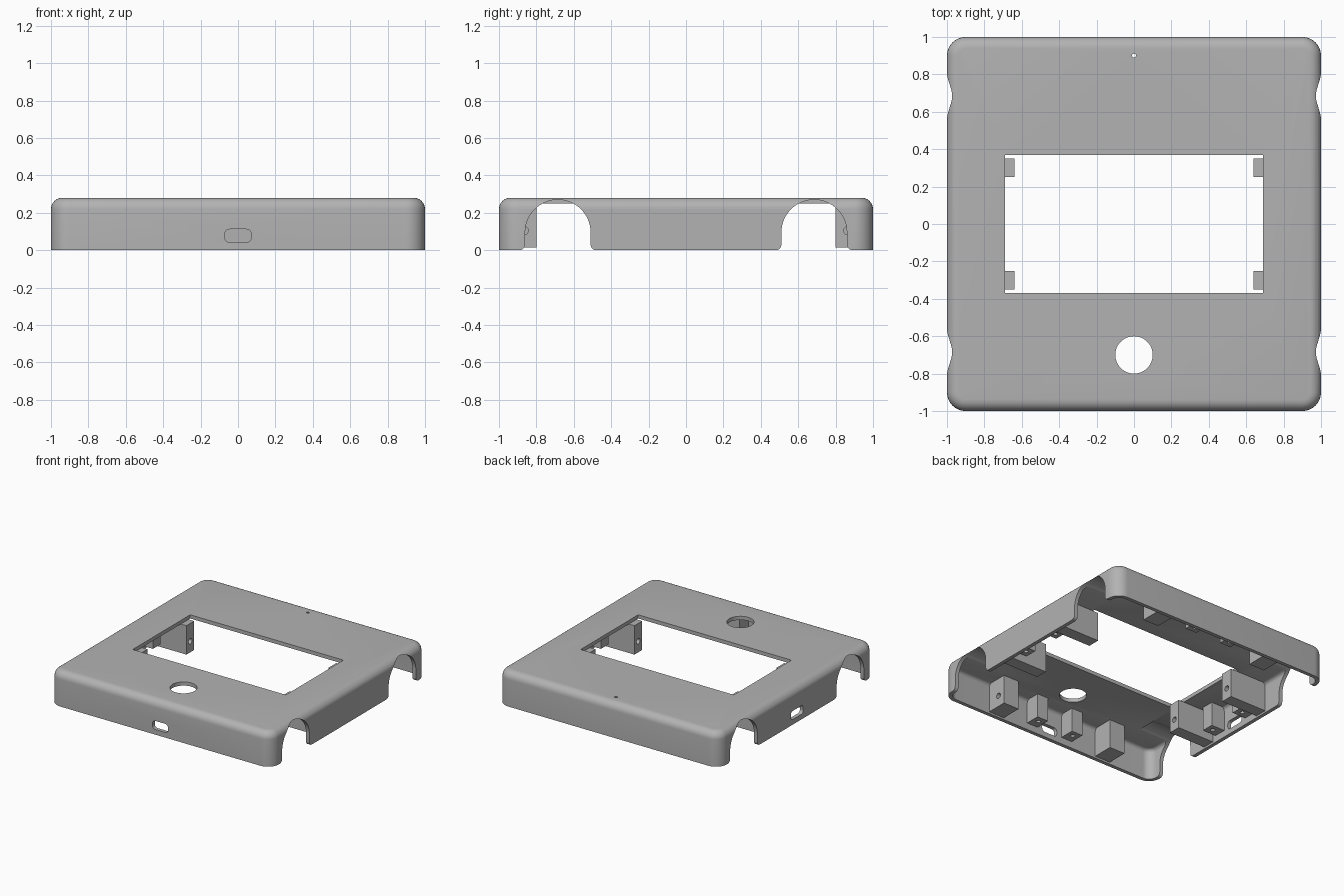
import bpy, bmesh
from math import sin, cos, pi, radians
from mathutils import Matrix, Vector

old = bpy.data.objects.get("Cube")
if old:
    bpy.data.objects.remove(old)

grey = bpy.data.materials.new("mid grey")
grey.use_nodes = True
grey.diffuse_color = (0.45, 0.45, 0.45, 1)
grey.node_tree.nodes["Principled BSDF"].inputs["Base Color"].default_value = (0.45, 0.45, 0.45, 1)


def finish(bm, name):
    bmesh.ops.recalc_face_normals(bm, faces=bm.faces)
    me = bpy.data.meshes.new(name)
    bm.to_mesh(me)
    bm.free()
    me.materials.append(grey)
    ob = bpy.data.objects.new(name, me)
    bpy.context.collection.objects.link(ob)
    return ob


def box_mesh(lo, hi):
    bm = bmesh.new()
    lo, hi = Vector(lo), Vector(hi)
    bmesh.ops.create_cube(bm, size=1)
    for v in bm.verts:
        v.co = [(lo[i] + hi[i]) / 2 + v.co[i] * (hi[i] - lo[i]) for i in range(3)]
    return bm


def box(name, a, b):
    lo = [min(p, q) for p, q in zip(a, b)]
    hi = [max(p, q) for p, q in zip(a, b)]
    return finish(box_mesh(lo, hi), name)


def rounded_body(name, half, bottom, top, corner, fillet):
    bm = box_mesh((-half, -half, bottom), (half, half, top))
    upright = [e for e in bm.edges if abs(e.verts[0].co.z - e.verts[1].co.z) > 0.01]
    bmesh.ops.bevel(bm, geom=upright, offset=corner, segments=8, profile=0.5, affect='EDGES')
    rim = [e for e in bm.edges if all(v.co.z > top - 0.001 for v in e.verts)]
    bmesh.ops.bevel(bm, geom=rim, offset=fillet, segments=6, profile=0.5, affect='EDGES')
    return finish(bm, name)


def rod(name, centre, radius, depth, axis='Z', sides=32):
    turn = {'X': Matrix.Rotation(pi / 2, 4, 'Y'), 'Z': Matrix()}[axis]
    bm = bmesh.new()
    bmesh.ops.create_cone(bm, cap_ends=True, segments=sides, radius1=radius, radius2=radius,
                          depth=depth, matrix=Matrix.Translation(centre) @ turn)
    return finish(bm, name)


def prism(name, profile, start, end, axis):
    # Sweep a (side, height) profile along x or y
    bm = bmesh.new()
    place = (lambda t, p: (t, p[0], p[1])) if axis == 'X' else (lambda t, p: (p[0], t, p[1]))
    face = bm.faces.new([bm.verts.new(place(start, p)) for p in profile])
    side = bmesh.ops.extrude_face_region(bm, geom=[face])
    for v in side["geom"]:
        if isinstance(v, bmesh.types.BMVert):
            v.co[0 if axis == 'X' else 1] = end
    return finish(bm, name)


def arc(cx, cz, r, a0, a1, n):
    steps = [radians(a0 + (a1 - a0) * i / n) for i in range(n + 1)]
    return [(cx + r * cos(a), cz + r * sin(a)) for a in steps]


def cut(ob, cutters):
    for c in cutters:
        c.hide_render = True
        mod = ob.modifiers.new("cut", 'BOOLEAN')
        mod.operation = 'DIFFERENCE'
        mod.solver = 'EXACT'
        mod.object = c
    bpy.context.view_layer.update()
    dg = bpy.context.evaluated_depsgraph_get()
    me = bpy.data.meshes.new_from_object(ob.evaluated_get(dg))
    ob.modifiers.clear()
    ob.data = me
    for c in cutters:
        bpy.data.objects.remove(c)


# Hollow shell with rounded corners and top edge
shell = rounded_body("case_shell", 1.0, 0.0, 0.28, 0.1, 0.06)
cutters = [rounded_body("cavity", 0.97, -0.1, 0.25, 0.07, 0.03)]

# Screen window, round button hole and pin hole
cutters.append(box("window", (-0.69, -0.37, 0.2), (0.69, 0.37, 0.4)))
cutters.append(rod("button_hole", (0, -0.7, 0.28), 0.1, 0.2, sides=48))
cutters.append(rod("pin_hole", (0, 0.9, 0.28), 0.011, 0.2, sides=16))


# Rounded port slots in the front and right walls
def slot(half):
    r, lo, hi = 0.025, 0.042, 0.112
    w = half - r
    return (arc(w, hi - r, r, 0, 90, 5) + arc(-w, hi - r, r, 90, 180, 5)
            + arc(-w, lo + r, r, 180, 270, 5) + arc(w, lo + r, r, 270, 360, 5))


cutters.append(prism("front_port", slot(0.07), -1.1, -0.9, 'Y'))
cutters.append(prism("side_port", slot(0.08), -1.1, -0.9, 'X'))

# Arched side openings with flared feet
R, F = 0.175, 0.03
for sx in (-1, 1):
    for sy in (-1, 1):
        mid = sy * 0.685
        profile = (arc(mid, 0.095, R, 0, 180, 28)
                   + arc(mid - R - F, F, F, 0, -90, 5) + [(mid - R - F, -0.1), (mid + R + F, -0.1)]
                   + arc(mid + R + F, F, F, 270, 180, 5))
        cutters.append(prism("arch", profile, sx * 0.7, sx * 1.1, 'X'))
cut(shell, cutters)
parts = [shell]

# Fixing blocks and small screw posts, mirrored on all four walls
for sx in (-1, 1):
    for sy in (-1, 1):
        lr = "left" if sx > 0 else "right"
        fb = "front" if sy < 0 else "back"
        tag = fb + "_" + lr

        block = box(tag + "_corner_block", (sx * 0.44, sy * 0.8, 0.015), (sx * 0.58, sy * 0.98, 0.255))
        cut(block, [rod("hole", (sx * 0.58, sy * 0.865, 0.105), 0.022, 0.16, 'X', 20)])

        side = box(tag + "_side_block", (sx * 0.64, sy * 0.25, 0.015), (sx * 0.98, sy * 0.35, 0.25))
        cut(side, [rod("hole", (sx * 0.64, sy * 0.3, 0.105), 0.022, 0.16, 'X', 20)])

        end_post = box(tag + "_end_post", (sx * 0.115, sy * 0.85, 0.055), (sx * 0.215, sy * 0.98, 0.255))
        cut(end_post, [rod("hole", (sx * 0.165, sy * 0.9, 0.055), 0.017, 0.16, 'Z', 16)])

        side_post = box(tag + "_side_post", (sx * 0.85, sy * 0.12, 0.055), (sx * 0.98, sy * 0.22, 0.255))
        cut(side_post, [rod("hole", (sx * 0.9, sy * 0.17, 0.055), 0.017, 0.16, 'Z', 16)])
        parts += [block, side, end_post, side_post]

# Smooth the rounded faces and keep hard edges
for ob in bpy.context.view_layer.objects:
    ob.select_set(ob in parts)
bpy.context.view_layer.objects.active = shell
bpy.ops.object.shade_smooth_by_angle(angle=radians(30))
